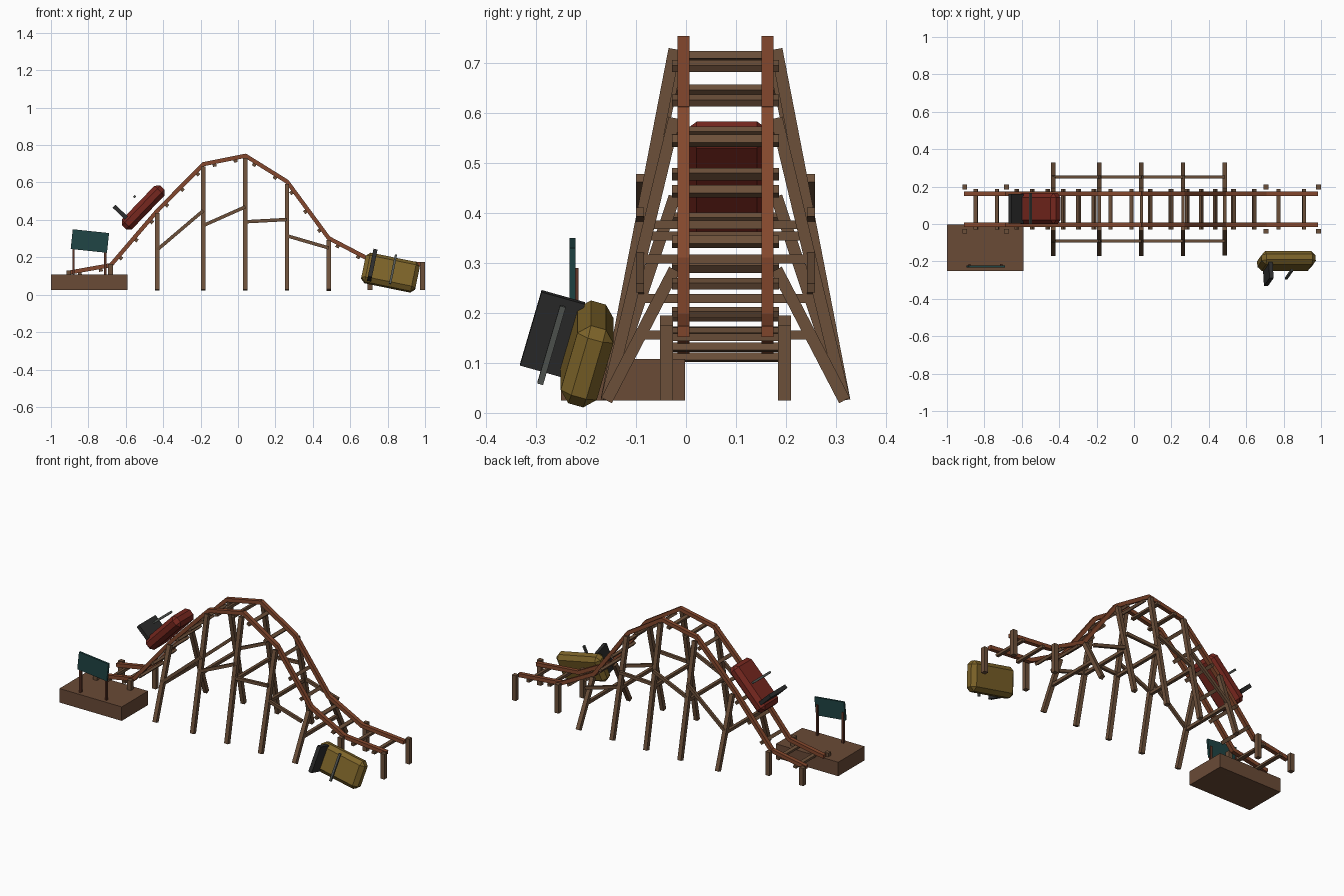
import bpy, bmesh, math
from mathutils import Matrix, Vector

cube = bpy.data.objects.get("Cube")
if cube:
    bpy.data.objects.remove(cube, do_unlink=True)


def material(name, rgb):
    m = bpy.data.materials.new(name)
    m.use_nodes = True
    col = (*rgb, 1)
    m.diffuse_color = col
    m.node_tree.nodes["Principled BSDF"].inputs["Base Color"].default_value = col
    return m


WOOD = material("weathered wood", (0.15, 0.08, 0.042))
DECK = material("deck wood", (0.144, 0.069, 0.037))
RAIL = material("rusty rail", (0.23, 0.064, 0.026))
SIGN_WOOD = material("dark red wood", (0.11, 0.035, 0.02))
TEAL = material("teal paint", (0.014, 0.058, 0.058))
RED = material("red paint", (0.18, 0.02, 0.013))
YELLOW = material("yellow paint", (0.205, 0.127, 0.022))
DARK = material("dark padding", (0.026, 0.026, 0.026))
GRAY = material("gray metal", (0.09, 0.098, 0.09))


def box(name, mat, size, matrix, bevel=0):
    """Box of the given size placed by a matrix, with optional flat chamfers."""
    bm = bmesh.new()
    bmesh.ops.create_cube(bm, size=1, matrix=Matrix.Diagonal((*size, 1)))
    if bevel:
        bmesh.ops.bevel(bm, geom=bm.edges[:], offset=bevel, segments=1,
                        affect='EDGES', profile=0.5)
    me = bpy.data.meshes.new(name)
    bm.to_mesh(me)
    bm.free()
    me.materials.append(mat)
    ob = bpy.data.objects.new(name, me)
    ob.matrix_world = matrix
    bpy.context.collection.objects.link(ob)
    return ob


def frame(origin, along, up):
    """Matrix with x along one direction and z close to another."""
    a = Vector(along).normalized()
    side = Vector(up).cross(a).normalized()
    m = Matrix((a, side, a.cross(side))).transposed().to_4x4()
    m.translation = Vector(origin)
    return m


def beam(name, mat, p, q, width, height, up=(0, 0, 1), extra=0):
    p, q = Vector(p), Vector(q)
    return box(name, mat, ((q - p).length + extra, width, height),
               frame((p + q) / 2, q - p, up))


MID = 0.079         # centre line of the track in y
GAUGE = 0.084       # half distance between the rails
PATH = [(-0.905, 0.118), (-0.68, 0.158), (-0.432, 0.448), (-0.185, 0.698),
        (0.04, 0.743), (0.262, 0.605), (0.485, 0.302), (0.705, 0.187),
        (0.98, 0.163)]

# Rails and cross ties along the track
for (x0, z0), (x1, z1) in zip(PATH, PATH[1:]):
    for s in (-1, 1):
        y = MID + s * GAUGE
        beam("rail", RAIL, (x0, y, z0), (x1, y, z1), 0.024, 0.022, extra=0.006)
    a, b = Vector((x0, MID, z0)), Vector((x1, MID, z1))
    n = max(2, int((b - a).length / 0.115))
    for i in range(n):
        m = frame(a.lerp(b, (i + 0.5) / n), b - a, (0, 0, 1))
        box("cross_tie", WOOD, (0.02, 0.215, 0.015),
            m @ Matrix.Translation((0, 0, -0.017)))

# Splayed trestle legs with a cross bar at mid height
FOOT = 0.025
trestles = PATH[2:7]
for x, z in trestles:
    top = z - 0.015
    for s in (-1, 1):
        beam("trestle_leg", WOOD, (x, MID + s * 0.238, FOOT),
             (x, MID + s * 0.102, top), 0.024, 0.024, up=(1, 0, 0))
    half = (top + FOOT) / 2
    beam("trestle_cross_bar", WOOD, (x, MID - 0.165, half),
         (x, MID + 0.165, half), 0.018, 0.018)

# Lengthwise braces on both sides of the trestle
BRACES = [(0.24, 0.45), (0.37, 0.47), (0.39, 0.402), (0.315, 0.25)]
for (za, zb), (x0, _), (x1, _) in zip(BRACES, trestles, trestles[1:]):
    for s in (-1, 1):
        y = MID + s * 0.171
        beam("side_brace", WOOD, (x0, y, za), (x1, y, zb), 0.016, 0.018)

# Short posts under both track ends
for x, top in ((-0.905, 0.13), (-0.682, 0.165), (0.705, 0.195), (0.986, 0.175)):
    for s in (-1, 1):
        y = MID + s * 0.118
        beam("end_post", WOOD, (x, y, FOOT), (x, y, top), 0.026, 0.026,
             up=(1, 0, 0))

# Boarding platform and its crooked sign
box("platform", DECK, (0.41, 0.248, 0.083),
    Matrix.Translation((-0.795, -0.126, 0.0665)))
for x in (-0.88, -0.71):
    beam("sign_post", SIGN_WOOD, (x, -0.222, 0.1), (x, -0.222, 0.29),
         0.014, 0.012, up=(1, 0, 0))
box("sign_board", TEAL, (0.195, 0.012, 0.106),
    Matrix.Translation((-0.792, -0.227, 0.287)) @ Matrix.Rotation(math.radians(6), 4, 'Y'))


def cart(label, paint, origin, along, up):
    """Chamfered car with an upright seat back and a lap bar."""
    m = frame(origin, along, up)
    box(label + "_cart_body", paint, (0.295, 0.165, 0.075), m, 0.022)
    box(label + "_cart_seat_back", DARK, (0.022, 0.156, 0.09),
        m @ Matrix.Translation((-0.103, 0, 0.072)))
    box(label + "_cart_lap_bar", GRAY, (0.012, 0.165, 0.012),
        m @ Matrix.Translation((0.01, 0, 0.074)))


# One cart climbs the track, one lies on its side on the ground
cart("red", RED, (-0.507, MID + 0.003, 0.466), (0.695, 0, 0.72), (-0.72, 0, 0.695))
cart("yellow", YELLOW, (0.815, -0.198, 0.118), (0.978, 0, -0.2), (0.055, -0.96, 0.27))
